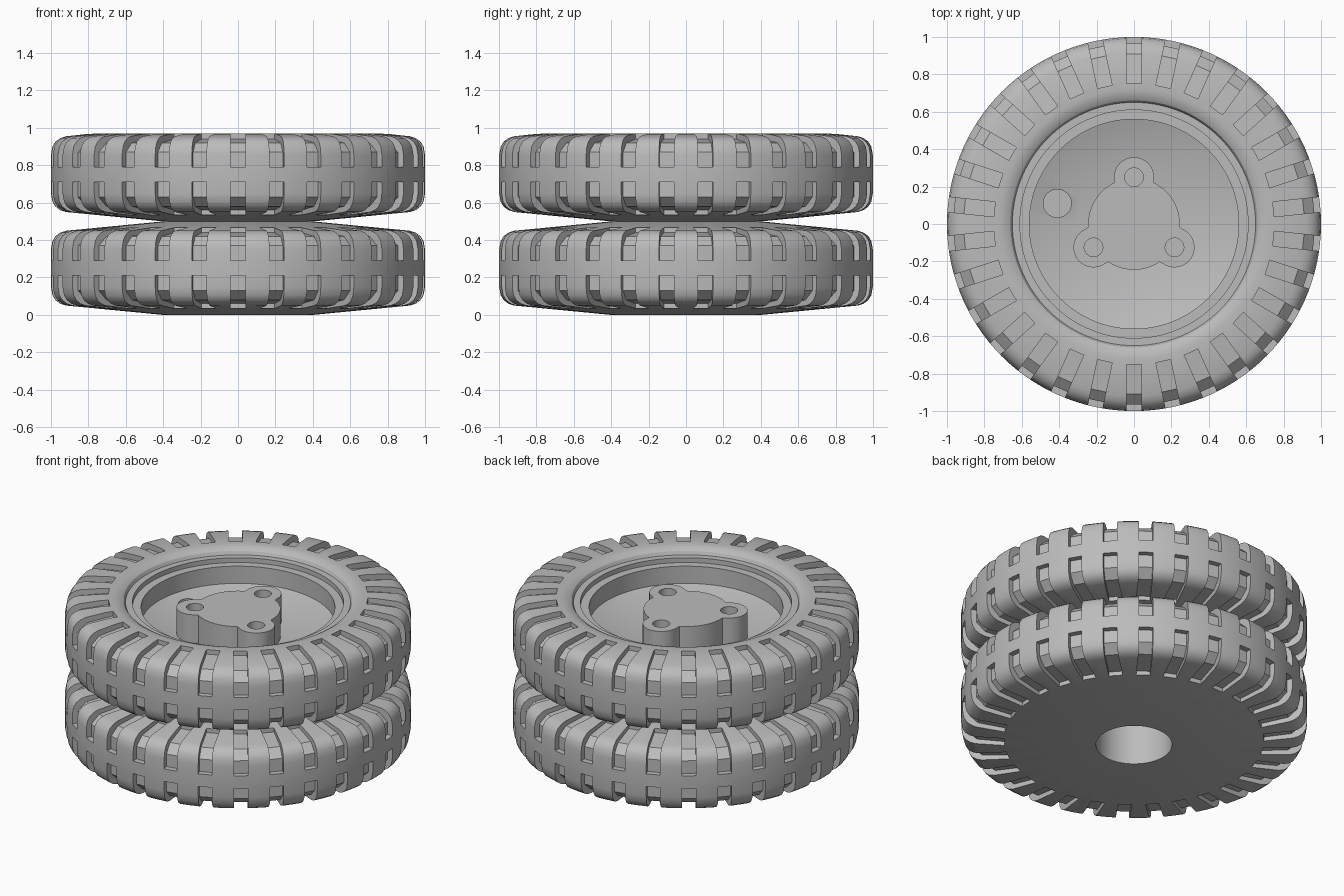
import bpy, bmesh, math
from mathutils import Matrix

if "Cube" in bpy.data.objects:
    bpy.data.objects.remove(bpy.data.objects["Cube"])

grey = bpy.data.materials.new("plain grey")
grey.use_nodes = True
grey.diffuse_color = (0.5, 0.5, 0.5, 1)
grey.node_tree.nodes["Principled BSDF"].inputs["Base Color"].default_value = (0.5, 0.5, 0.5, 1)

STEPS = 120    # facets around each tyre
SLOTS = 30     # tread slots per shoulder


def finish(bm, name):
    bmesh.ops.remove_doubles(bm, verts=bm.verts, dist=0.0001)
    bmesh.ops.recalc_face_normals(bm, faces=bm.faces)
    mesh = bpy.data.meshes.new(name)
    bm.to_mesh(mesh)
    bm.free()
    mesh.materials.append(grey)
    obj = bpy.data.objects.new(name, mesh)
    bpy.context.collection.objects.link(obj)
    return obj


def lathe(name, profile, closed):
    """Spin a list of (radius, height) points around z."""
    bm = bmesh.new()
    vs = [bm.verts.new((r, 0, z)) for r, z in profile]
    pairs = list(zip(vs, vs[1:])) + ([(vs[-1], vs[0])] if closed else [])
    edges = [bm.edges.new(p) for p in pairs]
    bmesh.ops.spin(bm, geom=vs + edges, cent=(0, 0, 0), axis=(0, 0, 1),
                   angle=2 * math.pi, steps=STEPS)
    return finish(bm, name)


def extrude(bm, points, offset):
    face = bm.faces.new([bm.verts.new(p) for p in points])
    out = bmesh.ops.extrude_face_region(bm, geom=[face])["geom"]
    bmesh.ops.translate(bm, verts=[g for g in out if isinstance(g, bmesh.types.BMVert)], vec=offset)


def cut(obj, cutter):
    mod = obj.modifiers.new("cut", "BOOLEAN")
    mod.operation, mod.solver, mod.object = "DIFFERENCE", "EXACT", cutter
    bpy.context.view_layer.objects.active = obj
    bpy.ops.object.modifier_apply(modifier=mod.name)
    bpy.data.objects.remove(cutter)


def slot_cutter(heights):
    """L-shaped slots wrapping from sidewall to tread; one ring per height rule."""
    section = [(0.75, 0.06), (0.91, 0.08), (0.965, 0.13), (0.965, 0.21),
               (1.1, 0.21), (1.1, -0.03), (0.75, -0.03)]
    bm = bmesh.new()
    for base, sign in heights:
        for i in range(SLOTS):
            turn = Matrix.Rotation(2 * math.pi * i / SLOTS - math.pi / 2, 3, "Z")
            points = [turn @ Matrix.Translation((r, -0.04, base + sign * z)).translation
                      for r, z in section]
            extrude(bm, points, turn.col[1] * 0.08)
    return finish(bm, "slot_cutter")


def round_cutter(places, radius, low, high):
    bm = bmesh.new()
    for x, y in places:
        bmesh.ops.create_cone(bm, cap_ends=True, segments=32, radius1=radius, radius2=radius,
                              depth=high - low,
                              matrix=Matrix.Translation((x, y, (low + high) / 2)))
    return finish(bm, "round_cutter")


# Half section of the tyre flank, from bore to tread
flank = [(0.4, 0), (0.92, 0.05), (0.95, 0.06), (0.975, 0.078), (0.992, 0.105), (1, 0.15)]
bore = 0.22

# Lower tyre, symmetrical above and below
lower = lathe("lower_tyre", [(bore, 0)] + flank
              + [(r, 0.5 - z) for r, z in reversed(flank)] + [(bore, 0.5)], True)
cut(lower, slot_cutter([(0, 1), (0.5, -1)]))

# Upper tyre with its rim and dished wheel centre
upper_profile = [(0, 0.62), (bore, 0.62), (bore, 0.5)] + [(r, 0.5 + z) for r, z in flank]
upper_profile += [(r, 1.005 - z) for r, z in reversed(flank[1:])]
upper_profile += [(0.8, 0.968), (0.72, 0.97), (0.685, 0.965), (0.66, 0.95), (0.65, 0.93),
                  (0.61, 0.93), (0.61, 0.9), (0.56, 0.9), (0.56, 0.79),
                  (0.31, 0.71), (0, 0.71)]
upper = lathe("upper_tyre_and_wheel", upper_profile, False)
cut(upper, slot_cutter([(0.5, 1), (1.0, -1)]))
cut(upper, round_cutter([(-0.41, 0.11)], 0.075, 0.6, 0.95))

# Three-lobed hub with bolt holes
lobes = [math.radians(a) for a in (90, 210, 330)]
reach, lobe_radius = 0.25, 0.107


def hub_radius(angle):
    best = 0.245
    for lobe in lobes:
        d = angle - lobe
        inside = lobe_radius ** 2 - (reach * math.sin(d)) ** 2
        if math.cos(d) > 0 and inside > 0:
            best = max(best, reach * math.cos(d) + math.sqrt(inside))
    return best


bm = bmesh.new()
outline = []
for i in range(180):
    a = 2 * math.pi * i / 180
    outline.append((hub_radius(a) * math.cos(a), hub_radius(a) * math.sin(a), 0.7))
extrude(bm, outline, (0, 0, 0.19))
hub = finish(bm, "hub")
cut(hub, round_cutter([(reach * math.cos(a), reach * math.sin(a)) for a in lobes],
                      0.05, 0.75, 0.95))

# Smooth the rounded surfaces, keeping crisp edges
bpy.ops.object.select_all(action="DESELECT")
for obj in (lower, upper, hub):
    obj.select_set(True)
bpy.context.view_layer.objects.active = upper
bpy.ops.object.shade_smooth_by_angle(angle=math.radians(32))
